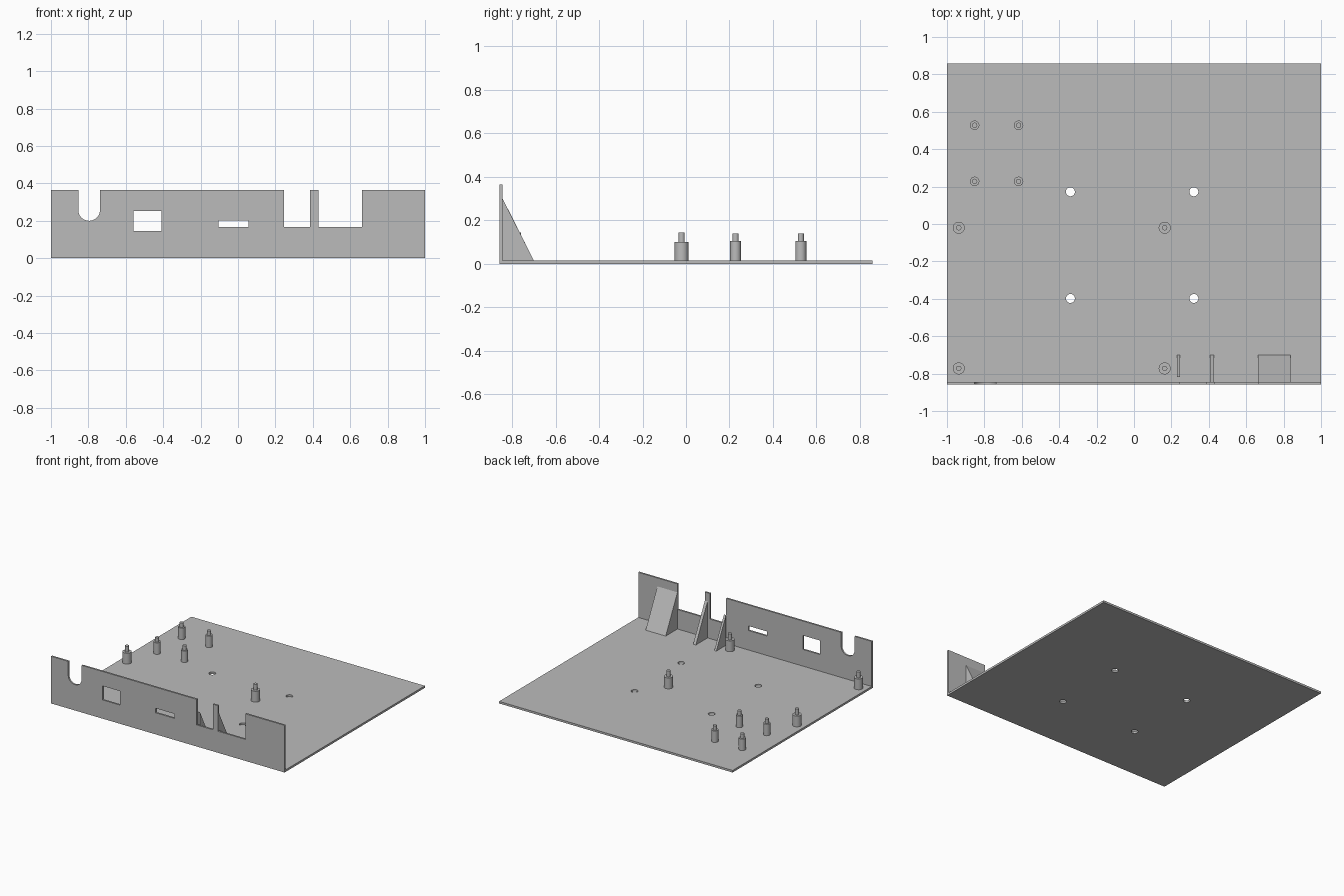
import bpy, bmesh, math
from mathutils import Matrix, Vector

if "Cube" in bpy.data.objects:
    bpy.data.objects.remove(bpy.data.objects["Cube"], do_unlink=True)

grey = bpy.data.materials.new("plain grey")
grey.use_nodes = True
colour = (0.5, 0.5, 0.5, 1)
grey.diffuse_color = colour
grey.node_tree.nodes["Principled BSDF"].inputs["Base Color"].default_value = colour

# Frames that stand a flat outline up: (x, z) drawings and (y, z) drawings
FLAT = Matrix.Identity(4)
FACING_FRONT = Matrix(((1, 0, 0, 0), (0, 0, 1, 0), (0, 1, 0, 0), (0, 0, 0, 1)))
FACING_SIDE = Matrix(((0, 0, 1, 0), (1, 0, 0, 0), (0, 1, 0, 0), (0, 0, 0, 1)))


def rect(u0, u1, v0, v1):
    return [(u0, v0), (u1, v0), (u1, v1), (u0, v1)]


def arc(u, v, r, start=0, end=360, steps=32):
    count = steps if end - start == 360 else steps + 1
    angles = [math.radians(start + (end - start) * i / steps) for i in range(count)]
    return [(u + r * math.cos(a), v + r * math.sin(a)) for a in angles]


def finish(bm, name):
    bmesh.ops.recalc_face_normals(bm, faces=bm.faces)
    mesh = bpy.data.meshes.new(name)
    bm.to_mesh(mesh)
    bm.free()
    mesh.materials.append(grey)
    obj = bpy.data.objects.new(name, mesh)
    bpy.context.collection.objects.link(obj)
    bpy.ops.object.select_all(action="DESELECT")
    obj.select_set(True)
    bpy.context.view_layer.objects.active = obj
    bpy.ops.object.shade_smooth_by_angle(angle=math.radians(30))
    return obj


def slab(name, loops, low, high, frame):
    """Extrude an outline, with any holes after it, from low to high."""
    bm = bmesh.new()
    for loop in loops:
        verts = [bm.verts.new((u, v, low)) for u, v in loop]
        for a, b in zip(verts, verts[1:] + verts[:1]):
            bm.edges.new((a, b))
    bmesh.ops.triangle_fill(bm, edges=bm.edges[:], use_beauty=True, normal=(0, 0, 1))
    grown = bmesh.ops.extrude_face_region(bm, geom=bm.faces[:], use_keep_orig=True)
    top = [g for g in grown["geom"] if isinstance(g, bmesh.types.BMVert)]
    bmesh.ops.translate(bm, verts=top, vec=Vector((0, 0, high - low)))
    bm.transform(frame)
    return finish(bm, name)


def standoff(name, x, y, profile):
    """Turn a stepped profile of (radius, height) points round the z axis."""
    bm = bmesh.new()
    verts = [bm.verts.new((x + r, y, z)) for r, z in profile]
    edges = [bm.edges.new(pair) for pair in zip(verts, verts[1:])]
    bmesh.ops.spin(bm, geom=verts + edges, cent=(x, y, 0), axis=(0, 0, 1),
                   angle=math.tau, steps=32)
    bmesh.ops.remove_doubles(bm, verts=bm.verts, dist=0.0001)
    return finish(bm, name)


FLOOR, TOP, BACK = 0.016, 0.365, 0.858
WALL_INNER = -0.844

# Base plate with four mounting holes
holes = [arc(x, y, 0.024) for x in (-0.34, 0.32) for y in (-0.398, 0.172)]
slab("base_plate", [rect(-1, 1, -BACK, BACK)] + holes, 0, FLOOR, FLAT)

# Front wall: one outline with a rounded slot and two notches, plus two windows
NOTCH = 0.167
outline = [(-1, 0), (1, 0), (1, TOP), (0.664, TOP), (0.664, NOTCH), (0.43, NOTCH),
           (0.43, TOP), (0.386, TOP), (0.386, NOTCH), (0.247, NOTCH), (0.247, TOP),
           (-0.738, TOP)]
outline += arc(-0.796, 0.258, 0.058, 0, -180, 16) + [(-0.854, TOP), (-1, TOP)]
windows = [rect(-0.559, -0.41, 0.145, 0.253), rect(-0.105, 0.055, 0.167, 0.202)]
slab("front_wall", [outline] + windows, -BACK, WALL_INNER, FACING_FRONT)

# Braces behind the wall; the thin outer one stops just short of it
FOOT, PEAK = -0.70, 0.30
full = [(WALL_INNER, FLOOR), (FOOT, FLOOR), (WALL_INNER, PEAK)]
short = [(-0.818, FLOOR), (FOOT, FLOOR), (-0.818, 0.25)]
slab("wide_brace", [full], 0.664, 0.836, FACING_SIDE)
slab("tab_brace", [full], 0.406, 0.429, FACING_SIDE)
slab("notch_brace", [short], 0.23, 0.247, FACING_SIDE)

# Stepped standoffs for two boards
large = [(0, FLOOR), (0.032, FLOOR), (0.032, 0.1), (0.014, 0.1), (0.014, 0.145), (0, 0.145)]
small = [(0, FLOOR), (0.025, FLOOR), (0.025, 0.105), (0.014, 0.105), (0.014, 0.139), (0, 0.139)]
for size, profile, xs, ys in (("large", large, (-0.937, 0.164), (-0.772, -0.02)),
                              ("small", small, (-0.852, -0.617), (0.228, 0.528))):
    for side, x in zip(("right", "left"), xs):
        for end, y in zip(("front", "back"), ys):
            standoff(f"{size}_standoff_{end}_{side}", x, y, profile)
